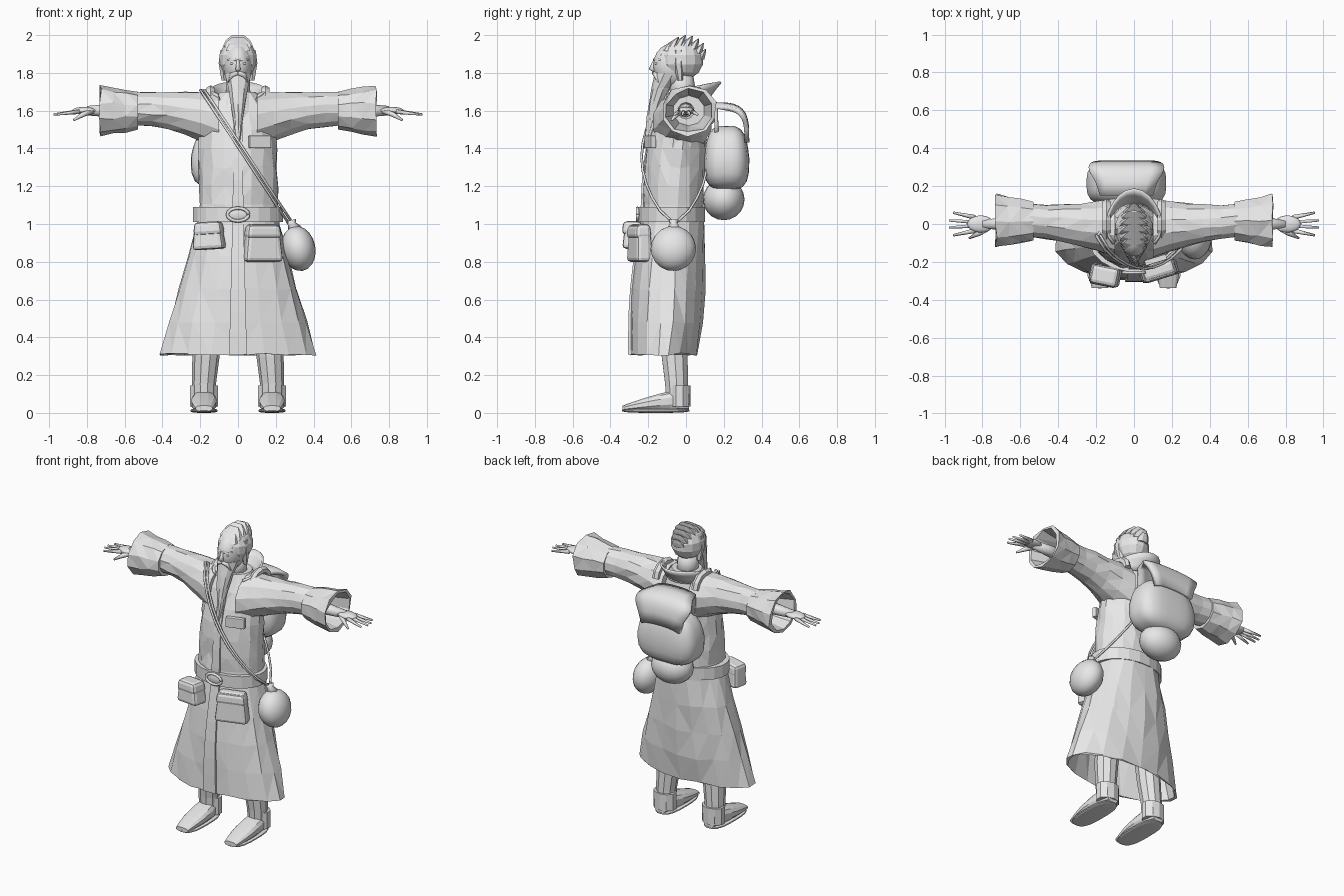
import bpy, bmesh, random
from math import sin, cos, pi
from mathutils import Vector, Matrix

random.seed(4)
if "Cube" in bpy.data.objects:
    bpy.data.objects.remove(bpy.data.objects["Cube"])

COLOUR = (.8, .8, .8, 1)
grey = bpy.data.materials.new("plain_grey")
grey.use_nodes = True
grey.diffuse_color = COLOUR
grey.node_tree.nodes["Principled BSDF"].inputs["Base Color"].default_value = COLOUR

X, Y, Z = Matrix.Identity(3)
PLANES = {"x": (Y, Z), "y": (X, Z), "z": (X, Y)}
HEM, WAIST, NECK = .31, 1, 1.7
ARM_HEIGHT = 1.6


def mix(a, b, t):
    return a + (b - a) * t


def steps(count):
    return [i / count for i in range(count + 1)]


def finish(name, bm, smooth=False):
    bmesh.ops.recalc_face_normals(bm, faces=bm.faces)
    mesh = bpy.data.meshes.new(name)
    bm.to_mesh(mesh)
    bm.free()
    mesh.materials.append(grey)
    for polygon in mesh.polygons:
        polygon.use_smooth = smooth
    obj = bpy.data.objects.new(name, mesh)
    bpy.context.scene.collection.objects.link(obj)
    return obj


def loft(name, rings, smooth=False, jitter=0):
    """Skin closed rings of points and cap both ends; jitter gives uneven cloth facets."""
    bm = bmesh.new()
    rows = [[bm.verts.new(point) for point in ring] for ring in rings]
    for low, high in zip(rows, rows[1:]):
        for i in range(len(low)):
            bm.faces.new((low[i - 1], low[i], high[i], high[i - 1]))
    bm.faces.new(rows[0])
    bm.faces.new(rows[-1])
    if jitter:
        for row in rows[1:-1]:
            for vert in row:
                vert.co += Vector([random.uniform(-jitter, jitter) for axis in "xyz"])
        bmesh.ops.triangulate(bm, faces=[f for f in bm.faces if len(f.verts) == 4])
    return finish(name, bm, smooth)


def sheet(name, rows, thickness):
    """Skin an open grid of points and thicken it."""
    bm = bmesh.new()
    grid = [[bm.verts.new(point) for point in row] for row in rows]
    for low, high in zip(grid, grid[1:]):
        for i in range(len(low) - 1):
            bm.faces.new((low[i], low[i + 1], high[i + 1], high[i]))
    obj = finish(name, bm, True)
    obj.modifiers.new("thickness", "SOLIDIFY").thickness = thickness


def oval(centre, a, b, axis="z", count=12, power=2):
    """One oval section across an axis; higher powers are squarer."""
    ring = []
    for i in range(count):
        angle = 2 * pi * (i + .5) / count
        u, v = [abs(w) ** (2 / power) * (1 if w > 0 else -1) for w in (cos(angle), sin(angle))]
        ring.append(Vector(centre) + PLANES[axis][0] * a * u + PLANES[axis][1] * b * v)
    return ring


def tube(name, path, radii, count=6, smooth=True):
    """Round tube along a path, with one radius per point."""
    path = [Vector(point) for point in path]
    last = len(path) - 1
    along = [(path[min(i + 1, last)] - path[max(i - 1, 0)]).normalized() for i in range(last + 1)]
    across = min((X, Y, Z), key=lambda axis: max(abs(d.dot(axis)) for d in along))
    turns = [2 * pi * k / count for k in range(count)]
    rings = []
    for point, d, radius in zip(path, along, radii):
        u = d.cross(across).normalized()
        v = u.cross(d)
        rings.append([point + (u * cos(a) + v * sin(a)) * radius for a in turns])
    return loft(name, rings, smooth)


def pod(name, centre, size, power=2, tilt=0, taper=0, segments=20, smooth=True):
    """Rounded body from a ball; higher powers are boxier, taper narrows the top."""
    bm = bmesh.new()
    bmesh.ops.create_uvsphere(bm, u_segments=segments, v_segments=segments // 2, radius=1)
    for vert in bm.verts:
        vert.co *= sum(abs(w) ** power for w in vert.co) ** (-1 / power)
        vert.co.xy *= 1 - taper * max(vert.co.z, 0)
    bm.transform(Matrix.Translation(centre) @ Matrix.Rotation(tilt, 4, "Y") @ Matrix.Diagonal((*size, 1)))
    return finish(name, bm, smooth)


def box(name, centre, size, turn=0, lean=0, taper=0, bevel=.02):
    """Soft box, narrowed at the top by taper."""
    bm = bmesh.new()
    bmesh.ops.create_cube(bm, size=1)
    for vert in bm.verts:
        vert.co.xy *= 1 - taper * max(vert.co.z, 0)
    bm.transform(Matrix.Translation(centre) @ Matrix.Rotation(turn, 4, "Z") @ Matrix.Rotation(lean, 4, "Y")
                 @ Matrix.Diagonal((*size, 1)))
    bmesh.ops.bevel(bm, geom=bm.edges[:], offset=bevel, segments=2, affect="EDGES", profile=.5)
    return finish(name, bm)


# Robe sections: height, depth centre, half width, half depth
def skirt(t):
    return mix(HEM, WAIST, t), mix(-.12, -.07, t), mix(.415, .22, t), mix(.18, .17, t) + .02 * sin(pi * t)


def torso(t):
    return mix(WAIST, NECK, t), mix(-.07, -.01, t * t), .21 * (1 - .55 * t ** 9), .165 * (1 - .45 * t ** 4)


def robe_ring(section, scale=1):
    z, y, wide, deep = section
    return oval((0, y, z), wide * scale, deep * scale, count=18)


# Robe, hollow under the skirt
inside = [robe_ring(skirt(t), .96) for t in (.9, .5, 0)]
outside = [robe_ring(skirt(t)) for t in steps(4)] + [robe_ring(torso(t)) for t in steps(7)[1:]]
loft("robe", inside + outside, jitter=.007)

# Overlapping panels down the front
for name, section, low, high in (("skirt_panel", skirt, .047, .03), ("chest_panel", torso, .03, .02)):
    rings = []
    for t in steps(6):
        z, y, wide, deep = section(t)
        w, front = mix(low, high, t), y - deep - .006
        rings.append([(-w, front, z), (w, front, z), (w, front + .03, z), (-w, front + .03, z)])
    loft(name, rings)
box("chest_patch", (.115, -.19, 1.435), (.12, .03, .065), turn=.3, bevel=.004)

# Belt and buckle
loft("belt", [oval((0, -.075, z), .24, .178, count=20) for z in (1.01, 1.09)])
rim = [2 * pi * t for t in steps(16)]
tube("buckle_rim", [(.056 * cos(a), -.257, 1.05 + .034 * sin(a)) for a in rim], [.009] * len(rim))
pod("buckle_plate", (0, -.25, 1.05), (.055, .012, .033))

# Belt pouches that widen downward, each with a flap
for side, x, y, z, size, turn, lean in (("right", -.155, -.27, .935, Vector((.17, .11, .14)), -.2, -.06),
                                        ("left", .13, -.245, .9, Vector((.21, .09, .2)), .3, 0)):
    box(side + "_pouch", (x, y, z), size, turn, lean, taper=.4)
    box(side + "_pouch_flap", (x, y - .004, z + size.z * .3), (size.x * .92, size.y, .07), turn, lean, taper=.2)

# Flask on a cord that is doubled across the chest and single across the back
pod("flask", (.32, -.067, .87), (.09, .12, .12), tilt=-.2)
tube("flask_neck", [(.3, -.065, .97), (.285, -.065, WAIST), (.28, -.065, 1.02)], (.04, .022, .028))
for name, direction, shift in (("upper_cord", -1, .012), ("lower_cord", -1, -.01), ("back_cord", 1, 0)):
    tube(name, [(mix(-.19, .28, t) + shift, -.06 + direction * .175 * sin(pi * t) ** .7, mix(1.71, WAIST, t))
                for t in steps(10)], [.007] * 11)

# Backpack with an arched lid, and a round bundle below
PACK_X = -.04
pod("backpack", (PACK_X, .215, 1.35), (.21, .12, .17), power=3.5, taper=.16, segments=28)
pod("bundle", (PACK_X, .2, 1.13), (.14, .11, .11))
arch = [(.15, 1.45, .14)]
for t in steps(8):
    a = t * pi / 2
    arch.append((.15 + .185 * sin(a) ** .6, 1.45 + .195 * max(cos(a), 0) ** .6, .14 + .06 * sin(2 * a)))
sheet("backpack_lid", [[(PACK_X + wide * mix(-1, 1, s), y, z - .15 * abs(s - .5) ** 3) for s in steps(6)]
                       for y, z, wide in arch], .025)

# Head, neck, nose and beard
pod("head", (0, -.06, 1.84), (.078, .115, .12))
tube("neck", [(0, -.01, 1.65), (0, -.03, 1.8)], (.07, .065), count=10)
tube("nose", [(0, -.165, 1.87), (0, -.182, 1.82), (0, -.165, 1.81)], (.007, .015, .01))
beard = []
for t in steps(5):
    u = t ** .7
    radius = mix(.075, .005, u)
    beard.append(oval((0, mix(-.09, -.22, u), mix(1.8, 1.4, t)), radius, radius, count=10))
loft("beard", beard, jitter=.003)

# Hair cap with broad overlapping locks swept backward
pod("hair", (0, -.025, 1.87), (.104, .118, .11), segments=14, smooth=False)
for t in steps(7):
    a = mix(.35, 3, t)
    wide = .04 + .045 * sin(a)
    root = Vector((0, -.03 - .1 * cos(a), 1.86 + .085 * sin(a)))
    loft("hair_lock", [oval(root, wide, .03, count=8),
                       oval(root + Vector((0, .015, .03)), wide * .8, .022, count=8),
                       oval(root + Vector((0, .035, .055)), wide * .4, .003, count=8)])

# Standing collar, open at the front and high at the back
around = [mix(-2.3, 2.3, t) for t in steps(16)]
sheet("collar", [[(mix(.12, .14, t) * sin(a),
                   mix(.11, .14, t) * cos(a) * (1 + .35 * t * max(cos(a), 0)) - .01,
                   mix(1.65, 1.715, t) + .04 * t * cos(a)) for a in around] for t in steps(3)], .012)

for name, side in (("left", 1), ("right", -1)):
    def place(x, y, z):
        return Vector((x * side, y, z))

    # Sleeve, deep at the armpit, with an open flared cuff
    sleeve = []
    for t in steps(5):
        radius = .09 + .07 * (1 - t) ** 2
        sleeve.append(oval(place(mix(.1, .55, t), mix(-.02, .02, t), NECK - radius), radius, radius, "x"))
    loft(name + "_sleeve", sleeve, jitter=.005)
    cuff = [(mix(.53, .73, t), mix(.1, .137, t)) for t in steps(3)] + [(.73, .115), (.56, .08)]
    loft(name + "_cuff", [oval(place(x, .015, ARM_HEIGHT), r * 1.07, r, "x", count=10) for x, r in cuff], jitter=.007)

    # Hand
    tube(name + "_wrist", [place(.55, 0, ARM_HEIGHT), place(.8, 0, ARM_HEIGHT)], (.045, .025), count=10)
    pod(name + "_palm", place(.81, 0, ARM_HEIGHT), (.07, .045, .02))
    for spread in (-1, -.3, .3, 1):
        tube(name + "_finger", [place(.84, .035 * spread, 1.595), place(.985 - .03 * abs(spread), .06 * spread, 1.58)],
             (.013, .006))
    tube(name + "_thumb", [place(.77, -.02, ARM_HEIGHT), place(.82, -.05, 1.58), place(.87, -.075, 1.55)],
         (.016, .014, .006))

    # Pack strap over the shoulder
    tube(name + "_pack_strap", [place(.145, .02 + .09 * cos(pi * t), 1.63 + .08 * sin(pi * t)) for t in steps(6)],
         [.024] * 7, smooth=False)

    # Eye, brow, moustache half and hair hanging beside the face
    pod(name + "_eye", place(.03, -.155, 1.85), (.014, .012, .007), segments=10)
    tube(name + "_brow", [place(.01, -.168, 1.87), place(.055, -.135, 1.87)], (.008, .005))
    tube(name + "_moustache", [place(0, -.17, 1.8), place(.03, -.16, 1.79), place(.05, -.145, 1.75)],
         (.011, .014, .004))
    tube(name + "_side_hair", [place(.072, -.04, 1.92), place(.078, -.04, 1.85), place(.075, -.03, 1.76)],
         (.025, .028, .014), smooth=False)

    # Trouser leg, turned cuff, boot and sole
    tube(name + "_leg", [place(.18, -.045, .06), place(.18, -.05, .16), place(.17, -.06, .3), place(.11, -.07, .9)],
         (.062, .064, .072, .09), count=10, smooth=False)
    loft(name + "_boot_cuff", [oval(place(.18, -.035, z), .077, .06, count=10) for z in (.035, .145)])
    boot = []
    for t in steps(7):
        half = .062 * (1 - .75 * t ** 1.4)
        boot.append(oval(place(.18, mix(.015, -.337, t), half + .008), .045 + .025 * sin(pi * t), half, "y", power=2.5))
    loft(name + "_boot", boot)
    pod(name + "_sole", place(.18, -.16, .012), (.072, .18, .012), power=3, smooth=False)
